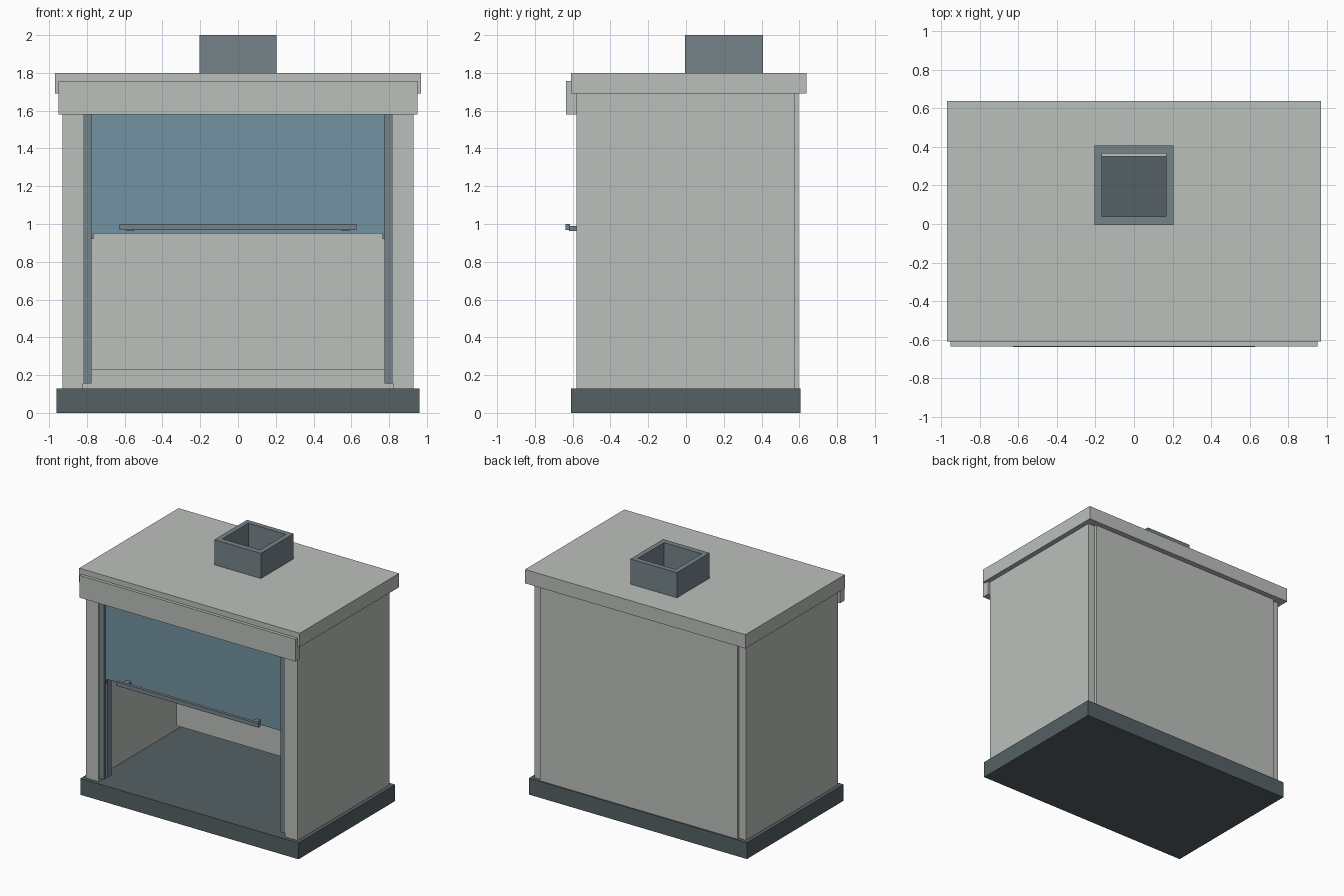
import bpy, bmesh

if "Cube" in bpy.data.objects:
    bpy.data.objects.remove(bpy.data.objects["Cube"])


def material(name, rgb):
    m = bpy.data.materials.new(name)
    m.diffuse_color = (*rgb, 1)
    m.use_nodes = True
    m.node_tree.nodes["Principled BSDF"].inputs["Base Color"].default_value = m.diffuse_color
    return m


LIGHT = material("light_panel", (0.50, 0.53, 0.50))
MID = material("mid_metal", (0.18, 0.23, 0.25))
DARK = material("dark_base", (0.09, 0.12, 0.13))
GLASS = material("blue_glass", (0.17, 0.29, 0.36))


def finish(name, bm, mat):
    bmesh.ops.recalc_face_normals(bm, faces=bm.faces)
    me = bpy.data.meshes.new(name)
    bm.to_mesh(me)
    bm.free()
    ob = bpy.data.objects.new(name, me)
    me.materials.append(mat)
    bpy.context.collection.objects.link(ob)
    return ob


def box(name, x, y, z, mat, mirror=False):
    """Box from (min, max) ranges, optionally repeated across x = 0."""
    bm = bmesh.new()
    for s in ((1, -1) if mirror else (1,)):
        v = bmesh.ops.create_cube(bm, size=1)["verts"]
        for p in v:
            p.co = [(r[0] + r[1]) / 2 + c * (r[1] - r[0]) for c, r in zip(p.co, (x, y, z))]
            p.co.x *= s
    return finish(name, bm, mat)


def framed_box(name, x, y, hx, hy, z, mat):
    """Box with a rectangular vertical hole right through it."""
    bm = bmesh.new()
    rings = []
    for rx, ry in ((x, y), (hx, hy)):
        for h in z:
            rings.append([bm.verts.new((rx[i], ry[j], h))
                          for i, j in ((0, 0), (1, 0), (1, 1), (0, 1))])
    ob, ot, ib, it = rings
    for a, b in ((ob, ot), (ot, it), (it, ib), (ib, ob)):
        for i in range(4):
            k = (i + 1) % 4
            bm.faces.new((a[i], a[k], b[k], b[i]))
    return finish(name, bm, mat)


# plinth and cabinet shell
box("base", (-0.96, 0.96), (-0.61, 0.605), (0, 0.13), DARK)
box("side_walls", (0.87, 0.93), (-0.48, 0.575), (0.13, 1.69), LIGHT, True)
box("front_posts", (0.82, 0.93), (-0.58, -0.48), (0.13, 1.69), LIGHT, True)
box("back_panel", (-0.87, 0.87), (0.57, 0.595), (0.13, 1.69), LIGHT)
box("rear_baffle", (-0.785, 0.785), (0.35, 0.37), (0.23, 1.60), LIGHT)

# roof, exhaust collar and front header
HOLE = ((-0.165, 0.165), (0.04, 0.365))
framed_box("roof", (-0.97, 0.97), (-0.61, 0.638), *HOLE, (1.69, 1.80), LIGHT)
framed_box("exhaust_collar", (-0.205, 0.205), (-0.005, 0.407), *HOLE, (1.80, 2.0), MID)
box("front_header", (-0.95, 0.95), (-0.635, -0.578), (1.58, 1.757), LIGHT)

# sash tracks: a front and a rear strip with the sash between
for nm, y in (("front_tracks", (-0.575, -0.56)), ("rear_tracks", (-0.535, -0.48))):
    box(nm, (0.775, 0.82), y, (0.155, 1.69), MID, True)
box("sash_glass", (-0.79, 0.79), (-0.557, -0.538), (0.95, 1.69), GLASS)
box("sash_stops", (0.766, 0.80), (-0.557, -0.538), (0.92, 0.95), MID, True)

# sash handle
box("handle_bar", (-0.627, 0.627), (-0.638, -0.615), (0.968, 1.0), MID)
box("handle_brackets", (0.55, 0.59), (-0.62, -0.555), (0.962, 0.99), MID, True)
